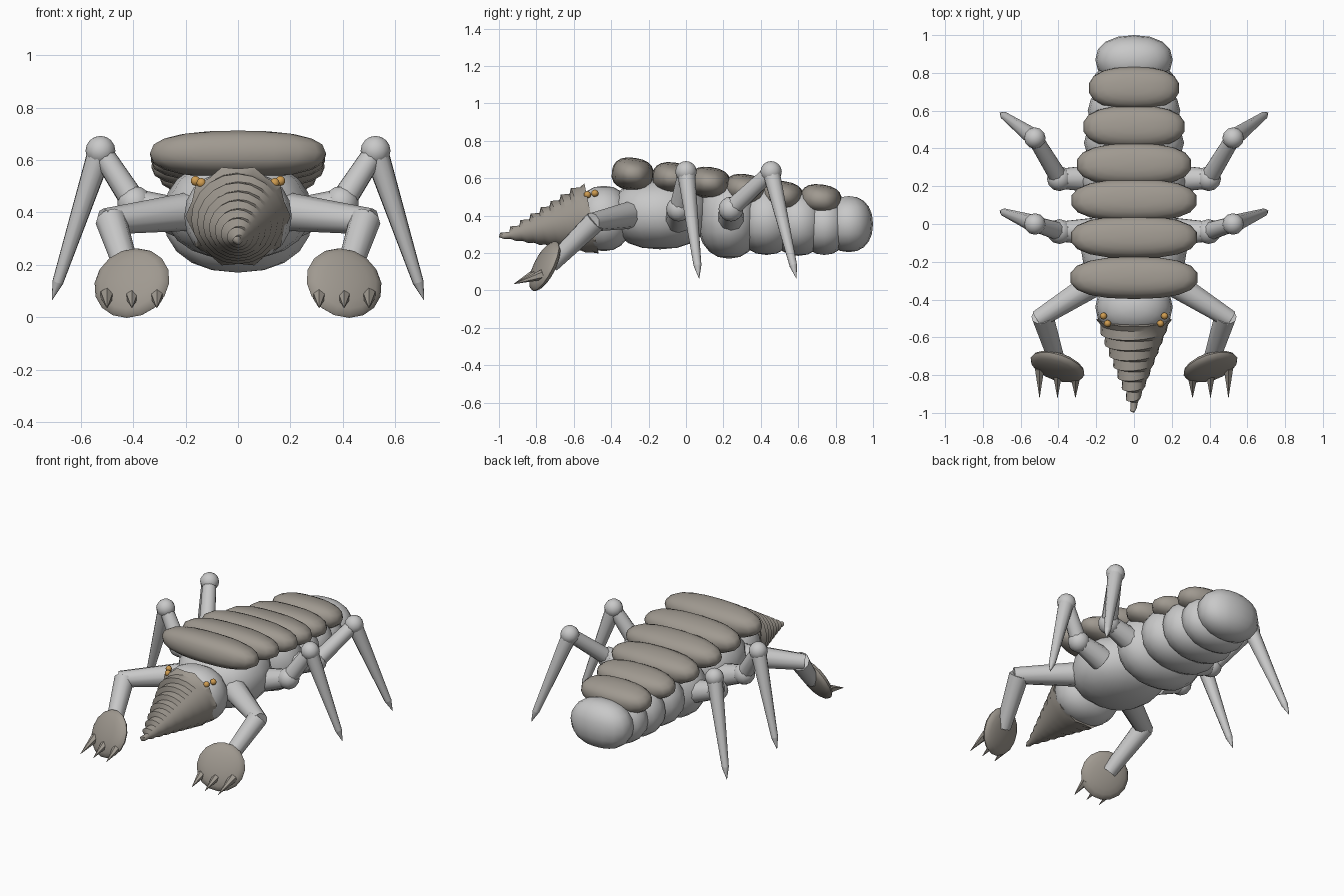
import bpy, bmesh, math
from mathutils import Vector, Matrix

if "Cube" in bpy.data.objects:
    bpy.data.objects.remove(bpy.data.objects["Cube"])


def make_material(name, rgb):
    m = bpy.data.materials.new(name)
    m.diffuse_color = (*rgb, 1)
    m.use_nodes = True
    m.node_tree.nodes["Principled BSDF"].inputs["Base Color"].default_value = m.diffuse_color
    return m


SKIN = make_material("pale grey skin", (0.58, 0.58, 0.58))
SHELL = make_material("taupe shell", (0.35, 0.32, 0.28))
AMBER = make_material("amber eye", (0.62, 0.33, 0.08))


def finish(name, bm, mat, angle=40):
    bmesh.ops.recalc_face_normals(bm, faces=bm.faces)
    me = bpy.data.meshes.new(name)
    bm.to_mesh(me)
    bm.free()
    me.materials.append(mat)
    me.shade_smooth()
    me.set_sharp_from_angle(angle=math.radians(angle))
    ob = bpy.data.objects.new(name, me)
    bpy.context.collection.objects.link(ob)
    return ob


def ellipsoid(name, centre, radii, mat, power=1.0, rot=None, seg=16, rings=10):
    """Ellipsoid; power below 1 makes it boxier."""
    bm = bmesh.new()
    bmesh.ops.create_uvsphere(bm, u_segments=seg, v_segments=rings, radius=1)
    for v in bm.verts:
        p = Vector([math.copysign(abs(c) ** power, c) * r for c, r in zip(v.co, radii)])
        v.co = (rot @ p if rot else p) + Vector(centre)
    return finish(name, bm, mat)


def limb(name, a, b, r1, r2, mat, seg=10):
    """Tapered rod from point a to point b."""
    a, b = Vector(a), Vector(b)
    d = b - a
    bm = bmesh.new()
    bmesh.ops.create_cone(bm, cap_ends=True, segments=seg, radius1=r1, radius2=r2, depth=d.length)
    rot = d.to_track_quat('Z', 'Y').to_matrix().to_4x4()
    bmesh.ops.transform(bm, verts=bm.verts, matrix=Matrix.Translation((a + b) / 2) @ rot)
    return finish(name, bm, mat)


# Soft body: thorax, abdomen segments, tail and head (y, z, half sizes)
for name, y, z, r in (
    ("thorax", -0.14, 0.41, (0.28, 0.27, 0.19)),
    ("abdomen_1", 0.23, 0.385, (0.285, 0.17, 0.215)),
    ("abdomen_2", 0.43, 0.375, (0.265, 0.16, 0.185)),
    ("abdomen_3", 0.60, 0.36, (0.245, 0.15, 0.175)),
    ("abdomen_4", 0.74, 0.35, (0.22, 0.13, 0.16)),
    ("tail", 0.87, 0.355, (0.205, 0.13, 0.15)),
    ("head", -0.44, 0.385, (0.205, 0.15, 0.175)),
):
    ellipsoid(name, (0, y, z), r, SKIN, 0.9)

# Overlapping back plates (y, z, half width, half height)
plates = ((-0.285, 0.622, 0.34, 0.088), (-0.07, 0.6, 0.337, 0.085),
          (0.125, 0.575, 0.335, 0.085), (0.315, 0.54, 0.305, 0.082),
          (0.515, 0.505, 0.27, 0.08), (0.72, 0.485, 0.24, 0.082))
for i, (y, z, w, h) in enumerate(plates):
    rot = Matrix.Rotation(math.radians(-8), 3, 'X')
    ellipsoid(f"back_plate_{i + 1}", (0, y, z), (w, 0.113, h), SHELL, 0.82, rot, 18, 10)

# Ridged conical snout with a flared rim
bm = bmesh.new()
base, tip = Vector((0, -0.505, 0.385)), Vector((0, -1.0, 0.285))
axis = (tip - base).normalized()
up = Vector((1, 0, 0)).cross(axis)
if up.z < 0:
    up.negate()
N, STEPS = 20, 17
loops = []
for i in range(STEPS):
    t = i / STEPS
    ring = []
    for k in range(N):
        a = 2 * math.pi * k / N
        mask = 0.25 + 0.75 * max(0, math.cos(a - 2.2))    # ridges strongest on one side
        ridge = 0.012 * mask * (1 if i % 2 == 0 else -0.6)
        rad = max(0.005, 0.193 * (1 - t) + (ridge if i else 0.008 * (-1) ** k))
        slant = 0.02 * mask if i % 2 == 0 and i else 0
        p = base.lerp(tip, t) + axis * slant
        ring.append(bm.verts.new(p + rad * (math.cos(a) * Vector((1, 0, 0)) + math.sin(a) * up)))
    loops.append(ring)
end = bm.verts.new(tip)
for r0, r1 in zip(loops, loops[1:]):
    for k in range(N):
        bm.faces.new((r0[k], r0[(k + 1) % N], r1[(k + 1) % N], r1[k]))
for k in range(N):
    bm.faces.new((loops[-1][k], loops[-1][(k + 1) % N], end))
bm.faces.new(loops[0])
finish("snout", bm, SHELL, 30)

for s, side in ((-1, "left"), (1, "right")):
    # Paired eyes
    ellipsoid(f"{side}_rear_eye", (s * 0.162, -0.487, 0.52), (0.019,) * 3, AMBER, 1, None, 10, 8)
    ellipsoid(f"{side}_front_eye", (s * 0.14, -0.527, 0.512), (0.019,) * 3, AMBER, 1, None, 10, 8)

    # Digging arm
    elbow = (s * 0.485, -0.485, 0.37)
    limb(f"{side}_upper_arm", (s * 0.17, -0.29, 0.405), (s * 0.51, -0.505, 0.365), 0.075, 0.05, SKIN)
    limb(f"{side}_forearm", elbow, (s * 0.41, -0.72, 0.14), 0.06, 0.045, SKIN)

    # Disc-shaped hand with three claws
    turn = Vector((s * 0.024, -0.072, 0.036)).to_track_quat('Z', 'Y').to_matrix()
    ellipsoid(f"{side}_hand", (s * 0.405, -0.755, 0.13), (0.15, 0.147, 0.042), SHELL, 1, turn)
    for i, (x, y) in enumerate(((0.31, -0.81), (0.405, -0.79), (0.5, -0.765))):
        limb(f"{side}_claw_{i + 1}", (s * x, y, 0.085), (s * x, -0.92, 0.035), 0.028, 0.001, SHELL, 6)

    # Two walking legs: hip, joint, thigh, knee, shin and pointed foot
    for part, hy, ky, fy in (("middle", -0.04, 0.0, 0.07), ("rear", 0.24, 0.455, 0.59)):
        tag = f"{side}_{part}"
        joint = Vector((s * 0.395, hy, 0.435))
        knee = Vector((s * 0.525, ky, 0.635))
        foot = Vector((s * 0.71, fy, 0.065))
        ankle = knee.lerp(foot, 0.88)
        limb(f"{tag}_hip", (s * 0.22, hy, 0.38), joint, 0.075, 0.055, SKIN)
        ellipsoid(f"{tag}_hip_joint", joint, (0.066,) * 3, SKIN, 1, None, 12, 8)
        limb(f"{tag}_thigh", joint, knee, 0.05, 0.042, SKIN)
        ellipsoid(f"{tag}_knee", knee, (0.057,) * 3, SKIN, 1, None, 12, 8)
        limb(f"{tag}_shin", knee, ankle, 0.048, 0.021, SKIN)
        limb(f"{tag}_foot", ankle, foot, 0.021, 0.001, SKIN)
